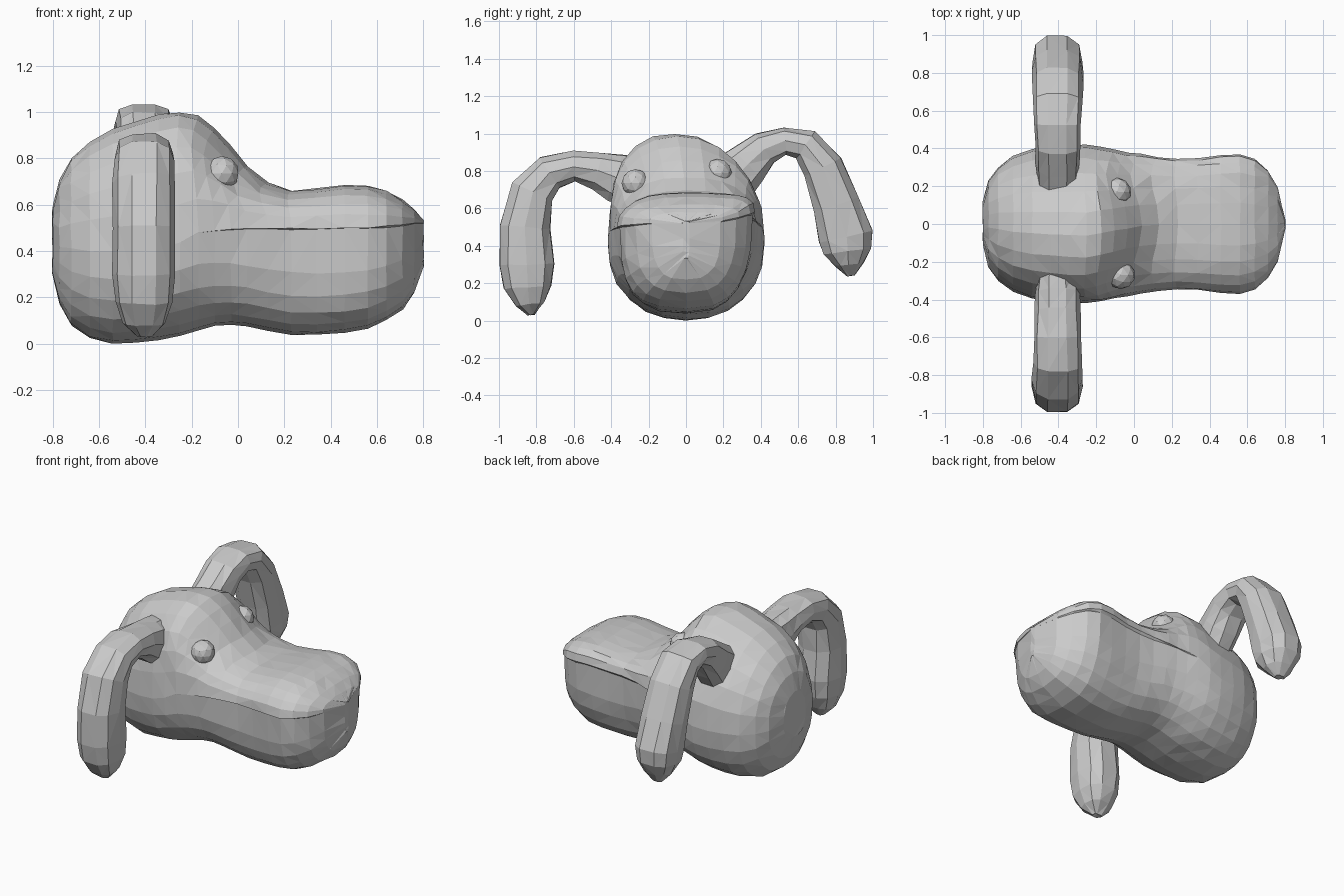
import bpy, bmesh, math, random
from mathutils import Vector

random.seed(4)


def make_object(name, rings, jitter):
    """Skin a list of closed rings, cap both ends and facet the surface."""
    bm = bmesh.new()
    loops = [[bm.verts.new(p) for p in ring] for ring in rings]
    n = len(loops[0])
    for a, b in zip(loops, loops[1:]):
        for i in range(n):
            j = (i + 1) % n
            bm.faces.new((a[i], a[j], b[j], b[i]))
    bm.faces.new(loops[0])
    bm.faces.new(loops[-1])
    bmesh.ops.remove_doubles(bm, verts=bm.verts, dist=0.0005)
    for v in bm.verts:
        v.co += Vector([random.uniform(-jitter, jitter) for _ in range(3)])
        v.co.z = max(v.co.z, 0)
    bmesh.ops.recalc_face_normals(bm, faces=bm.faces)
    bmesh.ops.triangulate(bm, faces=bm.faces)
    mesh = bpy.data.meshes.new(name)
    bm.to_mesh(mesh)
    bm.free()
    obj = bpy.data.objects.new(name, mesh)
    bpy.context.collection.objects.link(obj)
    return obj


def sgn_pow(v, e):
    return math.copysign(abs(v) ** e, v) if abs(v) > 1e-6 else 0


# Head and muzzle stations: x, bottom, top, half width, height of widest point, lip step
STATIONS = [
    (-0.80, 0.30, 0.60, 0.12, 0.43, 0), (-0.77, 0.17, 0.71, 0.23, 0.42, 0),
    (-0.72, 0.08, 0.80, 0.30, 0.41, 0), (-0.64, 0.022, 0.87, 0.36, 0.40, 0),
    (-0.54, 0.0, 0.925, 0.395, 0.40, 0), (-0.44, 0.004, 0.96, 0.41, 0.40, 0),
    (-0.34, 0.018, 0.99, 0.42, 0.41, 0), (-0.25, 0.035, 1.00, 0.42, 0.44, 0),
    (-0.17, 0.055, 0.985, 0.41, 0.48, .004), (-0.10, 0.075, 0.93, 0.395, 0.49, .007),
    (-0.03, 0.08, 0.855, 0.38, 0.495, .009), (0.04, 0.075, 0.765, 0.37, 0.495, .01),
    (0.13, 0.055, 0.695, 0.355, 0.495, .012), (0.23, 0.04, 0.66, 0.345, 0.495, .014),
    (0.34, 0.037, 0.67, 0.35, 0.495, .015), (0.46, 0.045, 0.685, 0.365, 0.50, .015),
    (0.56, 0.065, 0.68, 0.37, 0.50, .016), (0.64, 0.10, 0.66, 0.345, 0.505, .018),
    (0.71, 0.15, 0.62, 0.285, 0.51, .018), (0.76, 0.22, 0.58, 0.20, 0.515, .015),
    (0.80, 0.33, 0.535, 0.02, 0.52, .002),
]


def head_ring(x, bot, top, w, mid, lip):
    pts = []
    muzzle = min(1, max(0, (x + 0.25) / 0.5))
    half = 13
    for k in range(2 * half):
        upper = k < half
        t = math.pi * (k % half) / (half - 1)
        a = t if upper else math.pi + t
        p = 2 / (2.15 + 0.1 * muzzle if upper else 2.25 + 0.9 * muzzle)
        y = (w if upper else w - lip) * sgn_pow(math.cos(a), p)
        z = mid + sgn_pow(math.sin(a), p) * ((top - mid) if upper else (mid - bot))
        # neighbouring side points form the lip step, rising towards +y
        if not upper and k % half in (0, half - 1):
            z -= 0.3 * lip
        z += muzzle * 0.04 * (1 + y / 0.37) * (y / 0.37) ** 2
        # crown leans slightly to one side, brow is rounded back at its flanks
        y -= 0.06 * max(0, z - 0.6) / 0.4 * (1 - muzzle)
        brow = 0.06 * math.exp(-(x / 0.2) ** 2) * math.sin(2 * a) ** 2
        pts.append((x - (brow if upper else 0), y, z))
    return pts


make_object("head_and_muzzle", [head_ring(*s) for s in STATIONS], 0.003)


# Drooping ears: path points (y, z, half thickness, half width)
def ear(name, path):
    rings = []
    for i, (y, z, t, w) in enumerate(path):
        a, b = path[max(i - 1, 0)], path[min(i + 1, len(path) - 1)]
        d = Vector((b[0] - a[0], b[1] - a[1])).normalized()
        ring = []
        for k in range(10):
            c = math.cos(k * math.tau / 10)
            s = math.sin(k * math.tau / 10)
            u = 1.05 * t * sgn_pow(s, 0.8)
            ring.append((-0.405 + w * sgn_pow(c, 0.8),
                         y - d.y * u, z + d.x * u))
        rings.append(ring)
    make_object(name, rings, 0.004)


ear("low_ear", [
    (-0.29, .74, .14, .11), (-0.38, .765, .125, .12), (-0.47, .80, .10, .12),
    (-0.60, .825, .08, .125), (-0.73, .79, .095, .13), (-0.82, .69, .115, .135),
    (-0.86, .50, .132, .135), (-0.852, .30, .145, .135),
    (-0.848, .18, .125, .125), (-0.835, .09, .075, .09), (-0.83, .03, .02, .03)])
ear("raised_ear", [
    (0.25, .76, .14, .11), (0.33, .835, .115, .12), (0.42, .92, .09, .12),
    (0.53, .96, .075, .125), (0.64, .94, .085, .13), (0.73, .82, .11, .135),
    (0.805, .62, .125, .135), (0.855, .45, .145, .135),
    (0.865, .37, .125, .125), (0.872, .30, .075, .09), (0.88, .24, .02, .03)])

# Faceted eyes, half sunk under the brow
for name, loc in (("near_eye", (-0.07, -0.27, 0.735)),
                  ("far_eye", (-0.09, 0.17, 0.79))):
    bpy.ops.mesh.primitive_ico_sphere_add(subdivisions=2, radius=0.075, location=loc)
    bpy.context.object.name = name
